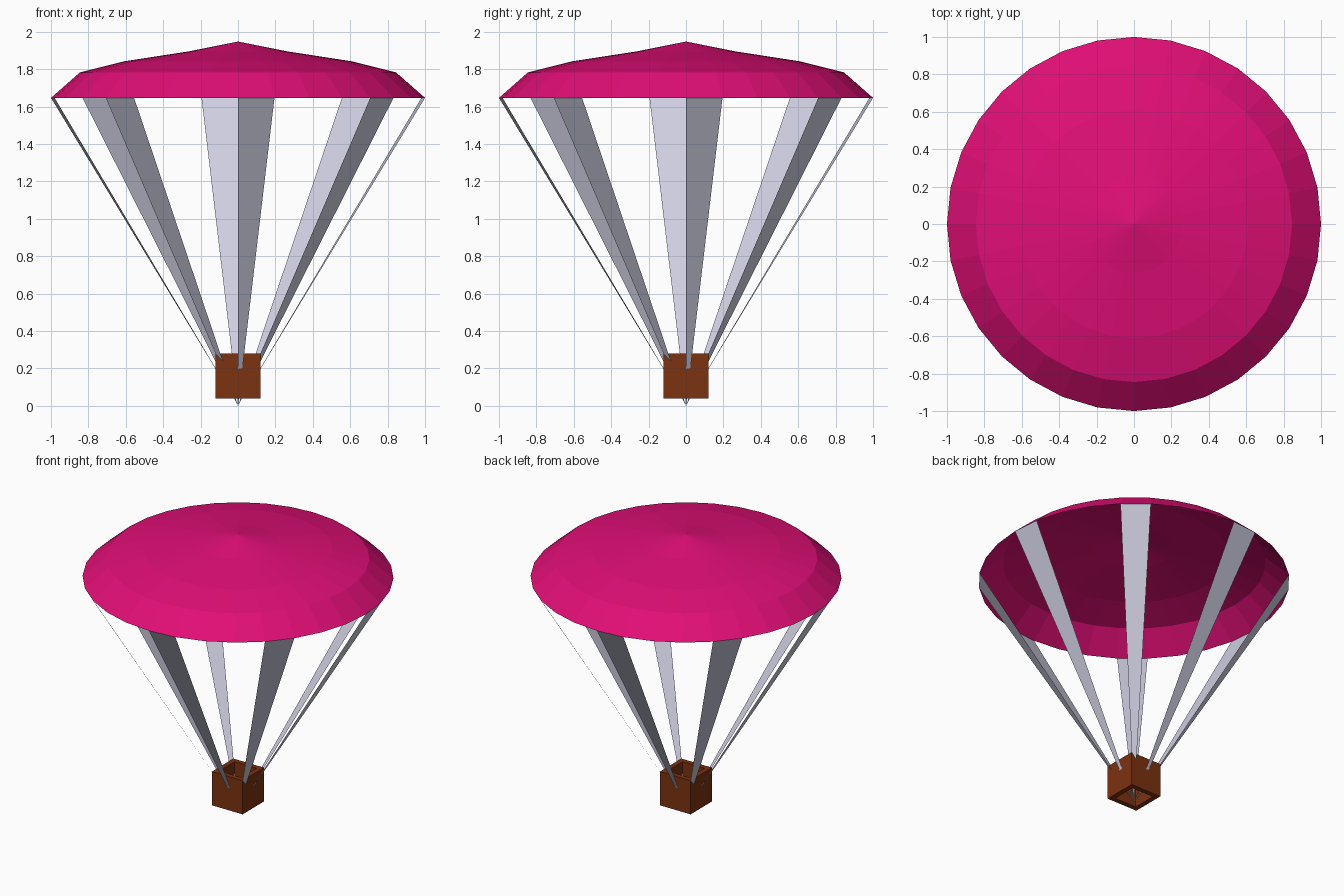
import bpy, bmesh, math

if "Cube" in bpy.data.objects:
    bpy.data.objects.remove(bpy.data.objects["Cube"])

SIDES = 32
RIM_Z = 1.647


def material(name, rgb):
    m = bpy.data.materials.new(name)
    m.diffuse_color = (*rgb, 1)
    m.use_nodes = True
    m.node_tree.nodes["Principled BSDF"].inputs["Base Color"].default_value = m.diffuse_color
    return m


def make_object(name, bm, mat):
    me = bpy.data.meshes.new(name)
    bm.to_mesh(me)
    bm.free()
    me.materials.append(mat)
    ob = bpy.data.objects.new(name, me)
    bpy.context.collection.objects.link(ob)
    return ob


def ring_point(r, i, z):
    a = 2 * math.pi * i / SIDES
    return (r * math.cos(a), r * math.sin(a), z)


pink = material("canopy pink", (0.75, 0.0045, 0.18))
grey = material("strap pale grey", (0.64, 0.64, 0.78))
brown = material("basket brown", (0.2, 0.032, 0.005))

# Canopy: thin faceted dome, rim to apex
bm = bmesh.new()
profile = [(1.0, RIM_Z), (0.845, 1.783), (0.61, 1.842), (0.26, 1.896)]
rings = [[bm.verts.new(ring_point(r, i, z)) for i in range(SIDES)] for r, z in profile]
apex = bm.verts.new((0, 0, 1.948))
for i in range(SIDES):
    j = (i + 1) % SIDES
    for lo, hi in zip(rings, rings[1:]):
        bm.faces.new((lo[i], lo[j], hi[j], hi[i]))
    bm.faces.new((rings[-1][i], rings[-1][j], apex))
make_object("canopy", bm, pink)

# Straps: every fourth segment of a cone that meets at the ground point
bm = bmesh.new()
tip = bm.verts.new((0, 0, 0))
for i in range(0, SIDES, 4):
    a = bm.verts.new(ring_point(1.0, i, RIM_Z))
    b = bm.verts.new(ring_point(1.0, i + 1, RIM_Z))
    bm.faces.new((tip, b, a))
make_object("straps", bm, grey)

# Basket: square tube, open at top and bottom
bm = bmesh.new()
outer, inner, z0, z1 = 0.12, 0.086, 0.04, 0.28
corners = [(-1, -1), (1, -1), (1, 1), (-1, 1)]
loops = [[bm.verts.new((x * h, y * h, z)) for x, y in corners]
         for h, z in ((outer, z0), (outer, z1), (inner, z1), (inner, z0))]
for k in range(4):
    p, q = loops[k], loops[(k + 1) % 4]
    for i in range(4):
        j = (i + 1) % 4
        bm.faces.new((p[i], p[j], q[j], q[i]))
make_object("basket", bm, brown)
